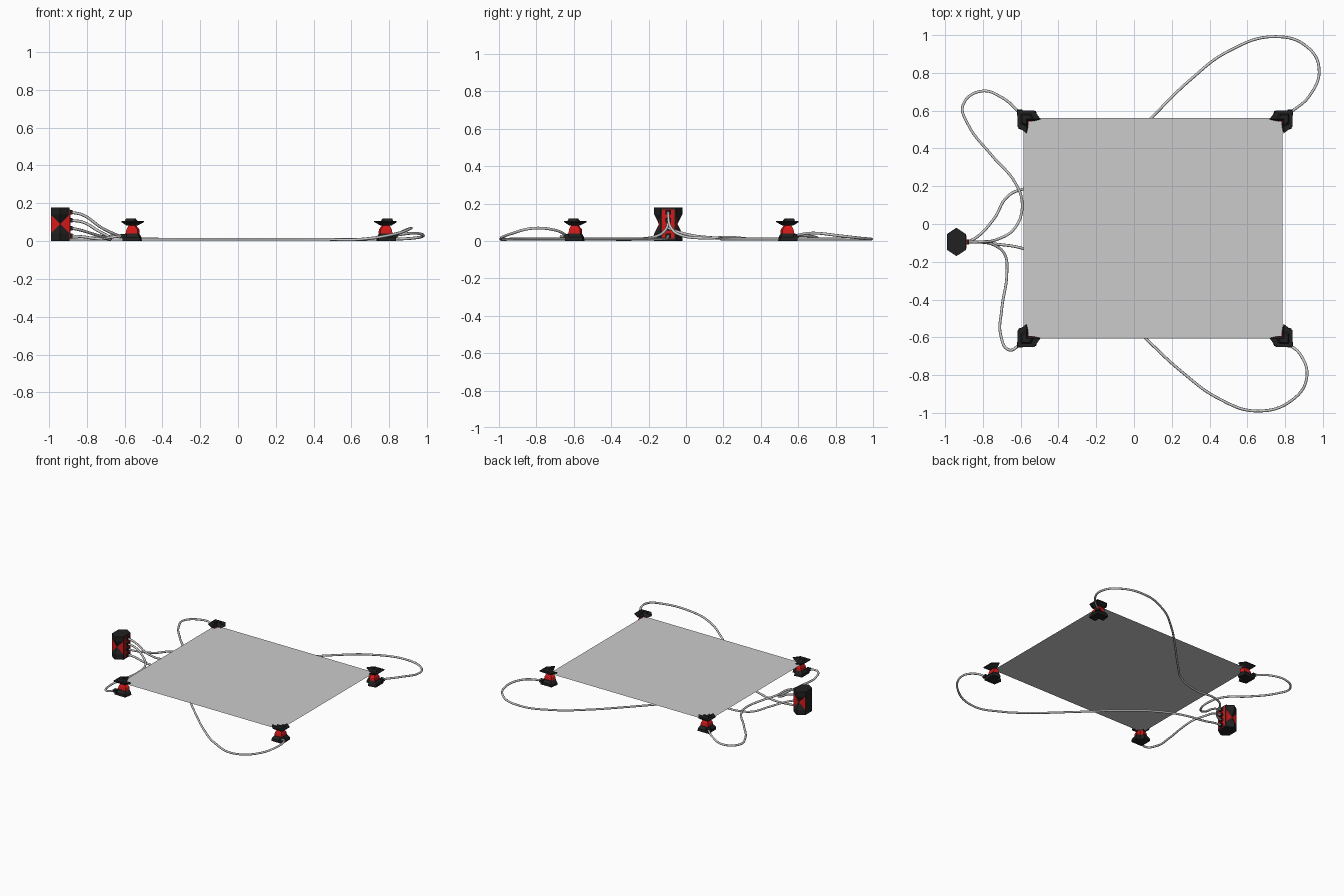
import bpy, bmesh
from mathutils import Vector

if "Cube" in bpy.data.objects:
    bpy.data.objects.remove(bpy.data.objects["Cube"])


def material(name, col):
    m = bpy.data.materials.new(name)
    m.diffuse_color = (*col, 1)
    m.use_nodes = True
    m.node_tree.nodes["Principled BSDF"].inputs["Base Color"].default_value = m.diffuse_color
    return m


BLACK = material("black_casing", (0.015, 0.015, 0.015))
RED = material("red_core", (0.65, 0.01, 0.01))


def finish(bm, name, mats=()):
    bmesh.ops.recalc_face_normals(bm, faces=bm.faces)
    me = bpy.data.meshes.new(name)
    bm.to_mesh(me)
    bm.free()
    for m in mats:
        me.materials.append(m)
    ob = bpy.data.objects.new(name, me)
    bpy.context.collection.objects.link(ob)
    return ob


def loft(bm, rings, bands):
    """Skin closed rings; bands give the material slot between them."""
    vs = [[bm.verts.new(p) for p in r] for r in rings]
    n = len(vs[0])
    for a, b, slot in zip(vs, vs[1:], bands):
        for i in range(n):
            j = (i + 1) % n
            bm.faces.new((a[i], a[j], b[j], b[i])).material_index = slot
    bm.faces.new(vs[0]).material_index = bands[0]
    bm.faces.new(vs[-1]).material_index = bands[-1]
    return vs


def box(bm, lo, hi, slot=0):
    (x0, y0, z0), (x1, y1, z1) = lo, hi
    loft(bm, [[(x0, y0, z), (x1, y0, z), (x1, y1, z), (x0, y1, z)] for z in (z0, z1)], [slot])


# flat sheet spanning the four corner units
bm = bmesh.new()
bm.faces.new([bm.verts.new(p) for p in ((-.585, -.605, .083), (.785, -.605, .083),
                                        (.785, .56, .083), (-.585, .56, .083))])
finish(bm, "sheet")


# L-shaped corner units: black foot, red neck, flared black cap
def corner_unit(name, cx, cy, sx, sy):
    def ring(z, o, e, t, slant):
        i = o + t
        pts = [(o, o), (e - slant, o), (e, i), (i, i), (i, e), (o, e - slant)]
        return [(cx + sx * u, cy + sy * v, z) for u, v in pts]
    bm = bmesh.new()
    loft(bm, [ring(.0, .008, .112, .062, .01), ring(.02, .008, .11, .06, .01),
              ring(.04, .022, .098, .045, .01)], [0, 0])
    loft(bm, [ring(.04, .026, .1, .038, .01), ring(.062, .03, .098, .034, .01),
              ring(.085, .042, .08, .02, .008)], [1, 1])
    loft(bm, [ring(.082, .032, .088, .028, .01), ring(.1, .004, .122, .048, .03),
              ring(.107, .004, .125, .046, .035)], [0, 0])
    loft(bm, [ring(.107, .022, .088, .03, .012), ring(.12, .028, .078, .022, .012)], [0])
    # cable socket on the outer corner
    xs = sorted((cx + sx * .0, cx + sx * .03))
    ys = sorted((cy + sy * .0, cy + sy * .03))
    box(bm, (xs[0], ys[0], .018), (xs[1], ys[1], .038))
    finish(bm, name, (BLACK, RED))


for sx, ex in (("left", -.62), ("right", .843)):
    for sy, ey in (("front", -.655), ("back", .605)):
        corner_unit(f"{sy}_{sx}_corner_unit", ex, ey, 1 if ex < 0 else -1, 1 if ey < 0 else -1)

# hexagonal hub with pinched sides that expose red facets
HX, HY = -.94, -.095


def hex_ring(z, tip=.075):
    return [(HX + x, HY + y, z) for x, y in ((.05, -.042), (.05, .042), (0, tip),
                                             (-.05, .042), (-.05, -.042), (0, -tip))]


bm = bmesh.new()
low, top = [[bm.verts.new(p) for p in hex_ring(z)] for z in (0, .178)]
a, b = [[bm.verts.new(p) for p in hex_ring(z)] for z in (.04, .142)]
waist = {i: bm.verts.new(hex_ring(.09, .05)[i]) for i in (2, 5)}
bm.faces.new(low)
bm.faces.new(top)
for i in range(6):
    j = (i + 1) % 6
    bm.faces.new((low[i], low[j], a[j], a[i]))
    bm.faces.new((b[i], b[j], top[j], top[i]))
    tip = i if i in waist else j if j in waist else None
    if tip is None:
        bm.faces.new((a[i], a[j], b[j], b[i]))
    else:
        s, w = (j if tip == i else i), waist[tip]
        bm.faces.new((a[s], a[tip], w))
        bm.faces.new((b[s], w, b[tip]))
        bm.faces.new((a[s], w, b[s])).material_index = 1
finish(bm, "hub", (BLACK, RED))

# red port panel and four sockets on the hub
PORTS = (.153, .11, .069, .027)
bm = bmesh.new()
box(bm, (-.9, HY - .034, .012), (-.887, HY + .034, .168), 1)
for z in PORTS:
    box(bm, (-.9, HY - .014, z - .012), (-.874, HY + .014, z + .012))
finish(bm, "hub_ports", (BLACK, RED))


# cables from the hub to each corner unit
def cable(name, pts):
    cu = bpy.data.curves.new(name, 'CURVE')
    cu.dimensions = '3D'
    cu.bevel_depth = .0075
    cu.bevel_resolution = 2
    cu.resolution_u = 8
    cu.use_fill_caps = True
    sp = cu.splines.new('BEZIER')
    sp.bezier_points.add(len(pts) - 1)
    for bp, p in zip(sp.bezier_points, pts):
        bp.co = Vector(p if len(p) == 3 else (*p, .01))
        bp.handle_left_type = bp.handle_right_type = 'AUTO'
    bpy.context.collection.objects.link(bpy.data.objects.new(name, cu))


cable("back_left_cable", [(-.885, HY, PORTS[0]), (-.82, HY, .138), (-.72, -.08, .07), (-.63, -.02, .028),
      (-.592, .1, .015), (-.63, .22, .02), (-.75, .36), (-.88, .53), (-.905, .63), (-.81, .703, .012),
      (-.7, .67, .025), (-.605, .59, .028)])
cable("front_left_cable", [(-.885, HY, PORTS[1]), (-.82, HY, .1), (-.74, -.112, .055), (-.685, -.16, .025),
      (-.673, -.26), (-.7, -.45), (-.705, -.59, .012), (-.66, -.667, .022), (-.605, -.64, .028)])
cable("back_right_cable", [(-.885, HY, PORTS[2]), (-.84, -.075, .06), (-.74, .03, .03), (-.67, .145, .017),
      (-.585, .185, .015), (-.4, .19), (-.23, .25), (-.08, .385), (.09, .56), (.3, .765), (.5, .915),
      (.75, .992), (.92, .935, .015), (.98, .82, .028), (.93, .68, .042), (.825, .587, .03)])
cable("front_right_cable", [(-.885, HY, PORTS[3]), (-.83, HY, .024), (-.74, -.105, .012), (-.585, -.13),
      (-.4, -.21), (-.2, -.36), (.06, -.605), (.25, -.78), (.45, -.925), (.65, -.99),
      (.84, -.93, .04), (.915, -.81, .068), (.88, -.69, .055), (.825, -.64, .03)])
